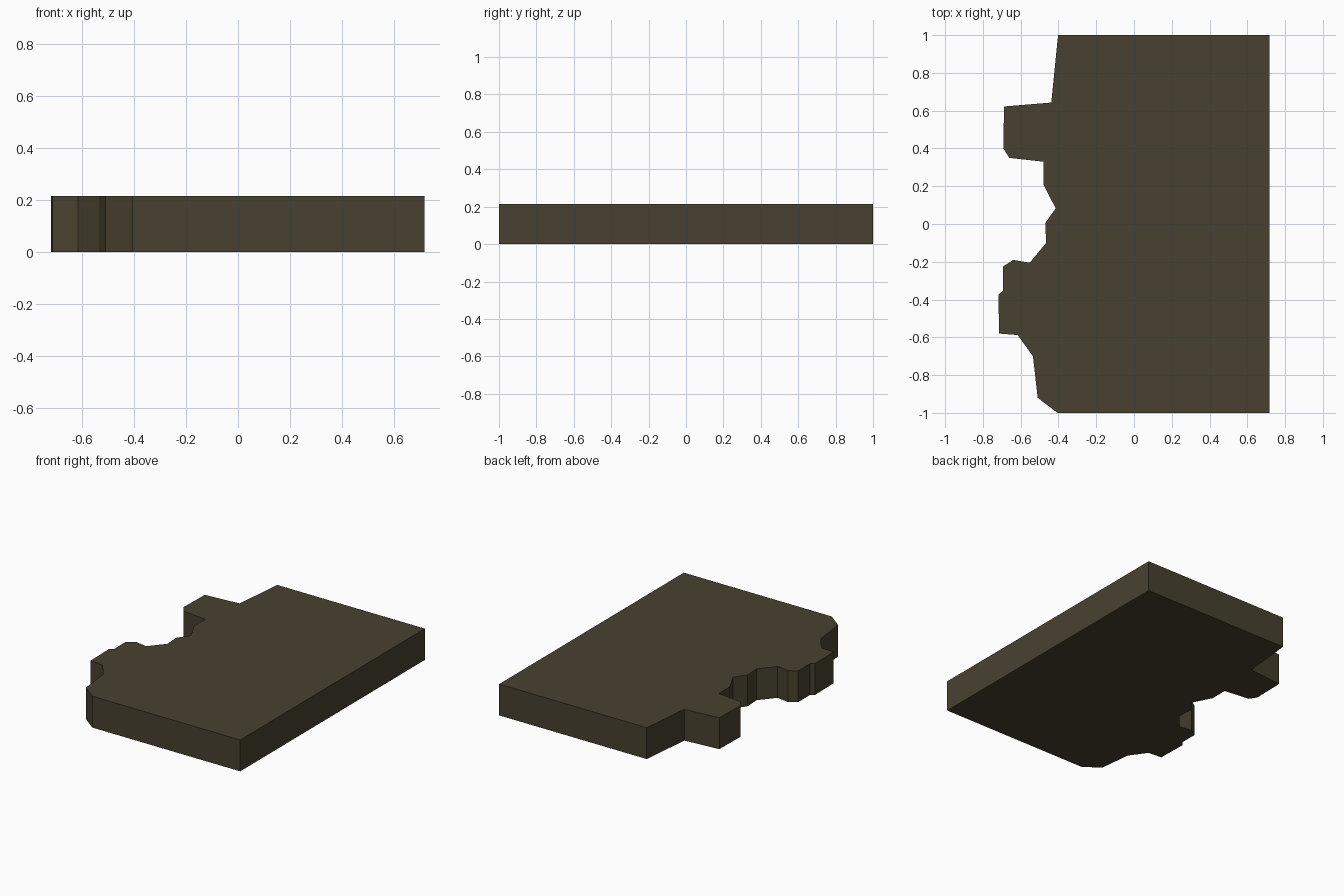
import bpy, bmesh

if "Cube" in bpy.data.objects:
    bpy.data.objects.remove(bpy.data.objects["Cube"])

HEIGHT = 0.215

# Outline seen from above: straight right side, broken left edge
outline = [
    (0.717, -1.0), (0.717, 1.0), (-0.402, 1.0), (-0.438, 0.643),
    (-0.688, 0.622), (-0.692, 0.40), (-0.66, 0.35), (-0.48, 0.33),
    (-0.48, 0.21), (-0.415, 0.083), (-0.47, 0.005), (-0.465, -0.10),
    (-0.552, -0.205), (-0.64, -0.19), (-0.693, -0.225), (-0.693, -0.352),
    (-0.718, -0.375), (-0.714, -0.58), (-0.615, -0.588), (-0.535, -0.70),
    (-0.51, -0.92), (-0.405, -1.0),
]

# Broken slab: extrude the outline upward
bm = bmesh.new()
base = bm.faces.new([bm.verts.new((x, y, 0)) for x, y in outline])
top = bmesh.ops.extrude_face_region(bm, geom=[base], use_keep_orig=True)
bmesh.ops.translate(bm, vec=(0, 0, HEIGHT),
                    verts=[g for g in top["geom"] if isinstance(g, bmesh.types.BMVert)])
bmesh.ops.recalc_face_normals(bm, faces=bm.faces)
mesh = bpy.data.meshes.new("broken_slab")
bm.to_mesh(mesh)
bm.free()

# Single dark olive brown colour
mat = bpy.data.materials.new("dark olive brown")
mat.diffuse_color = (0.064, 0.053, 0.028, 1)
mat.use_nodes = True
mat.node_tree.nodes["Principled BSDF"].inputs["Base Color"].default_value = mat.diffuse_color
mesh.materials.append(mat)
slab = bpy.data.objects.new("broken_slab", mesh)
bpy.context.collection.objects.link(slab)
